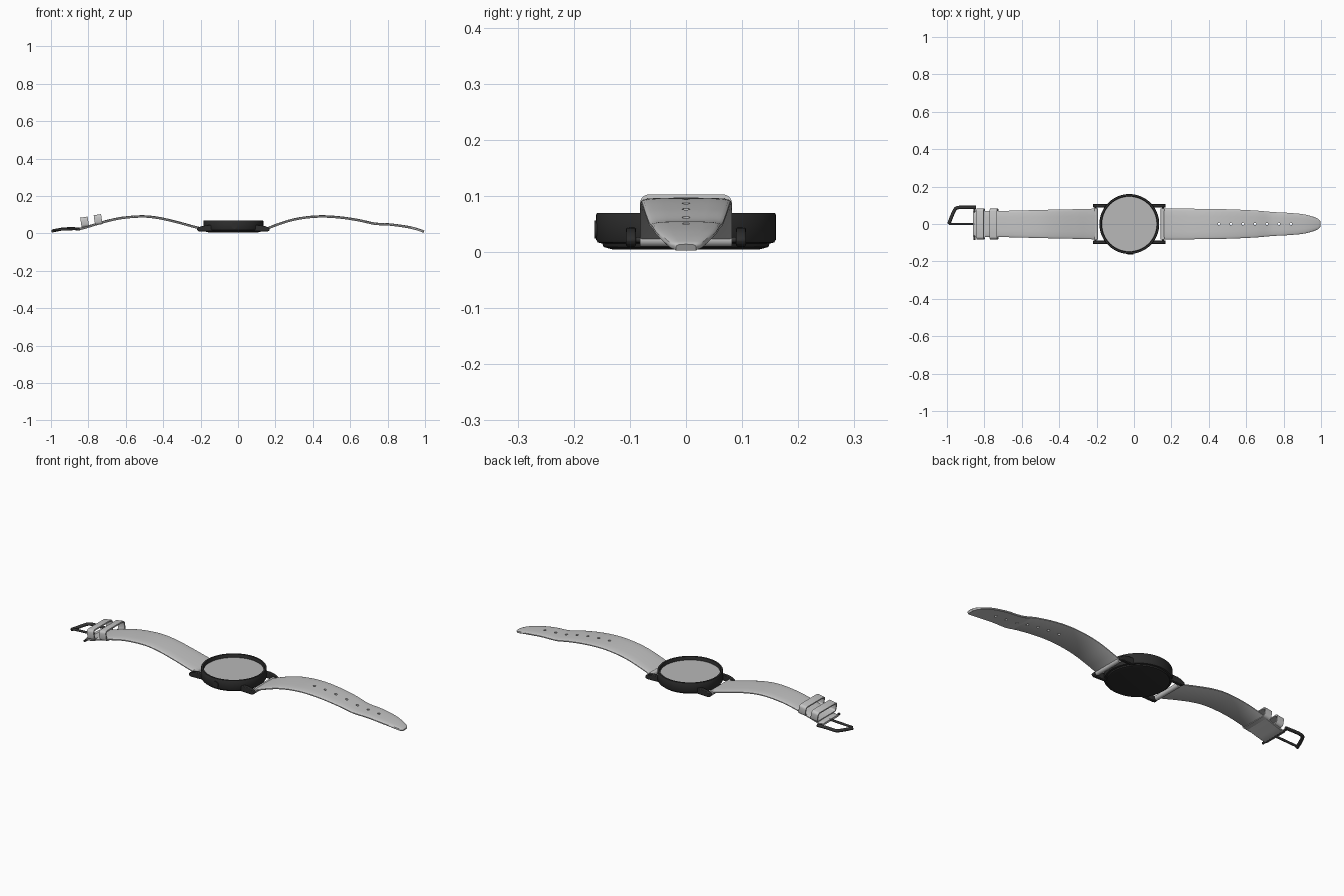
import bpy, bmesh, math
from mathutils import Vector, Matrix

old = bpy.data.objects.get("Cube")
if old:
    bpy.data.objects.remove(old, do_unlink=True)

CX = -0.025          # centre of the case
BAR = 0.18           # distance from case centre to each spring bar


def material(name, rgb, rough=0.6):
    m = bpy.data.materials.new(name)
    m.use_nodes = True
    m.diffuse_color = (*rgb, 1)
    b = m.node_tree.nodes["Principled BSDF"]
    b.inputs["Base Color"].default_value = (*rgb, 1)
    b.inputs["Roughness"].default_value = rough
    return m


LEATHER = material("strap grey", (0.55, 0.55, 0.55))
DIAL = material("dial grey", (0.48, 0.48, 0.48))
BLACK = material("case black", (0.026, 0.026, 0.026))
STEEL = material("buckle black", (0.035, 0.035, 0.035))


def finish(name, bm, mat, angle=35):
    bmesh.ops.recalc_face_normals(bm, faces=bm.faces)
    me = bpy.data.meshes.new(name)
    bm.to_mesh(me)
    bm.free()
    ob = bpy.data.objects.new(name, me)
    bpy.context.collection.objects.link(ob)
    if mat:
        me.materials.append(mat)
        smooth(ob, angle)
    return ob


def smooth(ob, angle=35):
    bpy.ops.object.select_all(action='DESELECT')
    ob.select_set(True)
    bpy.context.view_layer.objects.active = ob
    bpy.ops.object.shade_smooth_by_angle(angle=math.radians(angle))


def loft(bm, rings, caps=True):
    """Skin a row of closed rings of points."""
    rows = [[bm.verts.new(p) for p in r] for r in rings]
    n = len(rows[0])
    for a, b in zip(rows, rows[1:]):
        for i in range(n):
            j = (i + 1) % n
            bm.faces.new((a[i], a[j], b[j], b[i]))
    if caps:
        bm.faces.new(rows[0])
        bm.faces.new(rows[-1])


def lathe(name, profile, mat, sides=96):
    bm = bmesh.new()
    rings = [[(CX + r * math.cos(math.tau * i / sides), r * math.sin(math.tau * i / sides), z)
              for i in range(sides)] for r, z in profile]
    loft(bm, rings)
    return finish(name, bm, mat)


def rod(name, start, end, radius, mat, sides=24):
    bm = bmesh.new()
    a, b = Vector(start), Vector(end)
    turn = (b - a).to_track_quat('Z', 'Y').to_matrix().to_4x4()
    bmesh.ops.create_cone(bm, cap_ends=True, segments=sides, radius1=radius, radius2=radius,
                          depth=(b - a).length, matrix=Matrix.Translation((a + b) / 2) @ turn)
    return finish(name, bm, mat)


def spline(points, steps=6):
    """Smooth curve through the given points."""
    p = [Vector(q) for q in points]
    p = [2 * p[0] - p[1]] + p + [2 * p[-1] - p[-2]]
    out = []
    for a, b, c, d in zip(p, p[1:], p[2:], p[3:]):
        for k in range(steps):
            t = k / steps
            out.append(0.5 * (2 * b + (c - a) * t + (2 * a - 5 * b + 4 * c - d) * t * t
                              + (3 * b - a - 3 * c + d) * t ** 3))
    return out + [p[-2]]


# Padded strap cross-section: fraction of half width, fraction of thickness
HALF = [(0, 0), (0.5, -0.03), (0.8, -0.1), (0.9, -0.22), (0.96, -0.3), (1, -0.5), (1, -0.85), (0.96, -1)]
SECTION = HALF + [(-u, v) for u, v in reversed(HALF[1:])]


def strap(name, stations, thick=0.013):
    """Stations hold x, top height and half width."""
    path = spline(stations)
    rings = []
    for i, s in enumerate(path):
        d = path[min(i + 1, len(path) - 1)] - path[max(i - 1, 0)]
        up = Vector((-d.y, 0, d.x)).normalized()
        if up.z < 0:
            up = -up
        rings.append([Vector((s.x, u * s.z, s.y)) + up * v * thick for u, v in SECTION])
    bm = bmesh.new()
    loft(bm, rings)
    return finish(name, bm, LEATHER)


# Case: a shallow cup with a thin rim and a recessed dial
lathe("case", [(0.132, 0.005), (0.147, 0.009), (0.149, 0.015), (0.157, 0.017), (0.16, 0.022),
               (0.16, 0.067), (0.158, 0.07), (0.149, 0.07), (0.147, 0.067), (0.147, 0.045)], BLACK)
lathe("dial", [(0.1465, 0.046), (0.1465, 0.053)], DIAL)
rod("crown", (CX + 0.005, -0.15, 0.04), (CX + 0.005, -0.163, 0.04), 0.016, BLACK)

# Lugs and the bars between them
LUG = [(0.1, 0.044), (0.15, 0.043), (0.175, 0.037), (0.19, 0.029), (0.195, 0.021),
       (0.19, 0.013), (0.18, 0.01), (0.1, 0.012)]
for side, word in ((1, "left"), (-1, "right")):
    for y, end in ((0.098, "back"), (-0.098, "front")):
        bm = bmesh.new()
        loft(bm, [[(CX + side * x, y + w, z) for x, z in LUG] for w in (-0.009, 0.009)])
        lug = finish(f"{word}_{end}_lug", bm, BLACK)
        bev = lug.modifiers.new("bevel", 'BEVEL')
        bev.width, bev.segments = 0.003, 2
    bx = CX + side * BAR
    rod(f"{word}_spring_bar", (bx, -0.095, 0.022), (bx, 0.095, 0.022), 0.005, STEEL)
    rod(f"{word}_strap_loop", (bx, -0.082, 0.022), (bx, 0.082, 0.022), 0.0125, LEATHER)

# Long strap with a tapered tip
long_strap = strap("long_strap", [
    (0.15, 0.03, 0.082), (0.2, 0.05, 0.082), (0.28, 0.076, 0.082), (0.36, 0.091, 0.081),
    (0.45, 0.097, 0.08), (0.55, 0.091, 0.077), (0.65, 0.076, 0.072), (0.72, 0.06, 0.066),
    (0.76, 0.056, 0.063), (0.82, 0.053, 0.06), (0.9, 0.042, 0.053), (0.95, 0.031, 0.042),
    (0.985, 0.02, 0.029), (0.997, 0.014, 0.018)])

# Row of adjustment holes
bm = bmesh.new()
for i in range(7):
    bmesh.ops.create_cone(bm, cap_ends=True, segments=12, radius1=0.007, radius2=0.007, depth=0.3,
                          matrix=Matrix.Translation((0.455 + 0.064 * i, 0, 0.06)))
cutter = finish("hole_cutter", bm, None)
cutter.hide_render = True
cut = long_strap.modifiers.new("holes", 'BOOLEAN')
cut.object, cut.operation, cut.solver = cutter, 'DIFFERENCE', 'EXACT'
bpy.context.view_layer.objects.active = long_strap
bpy.ops.object.modifier_apply(modifier=cut.name)
bpy.data.objects.remove(cutter, do_unlink=True)
smooth(long_strap)

# Short strap that carries the buckle
strap("short_strap", [
    (-0.2, 0.033, 0.082), (-0.25, 0.046, 0.081), (-0.32, 0.065, 0.079), (-0.42, 0.088, 0.077),
    (-0.51, 0.097, 0.075), (-0.62, 0.089, 0.072), (-0.71, 0.07, 0.07), (-0.79, 0.046, 0.069),
    (-0.83, 0.034, 0.068), (-0.862, 0.028, 0.068)])

# Two keeper loops around the short strap
for name, x, z in (("inner_keeper", -0.748, 0.073), ("outer_keeper", -0.82, 0.06)):
    bm = bmesh.new()
    rings = []
    for dx, grow in ((-0.02, 0), (0.02, 0), (0.02, -0.007), (-0.02, -0.007), (-0.02, 0)):
        ring = []
        for k in range(24):
            a = math.tau * (k + 0.5) / 24
            cy, cz = math.copysign(0.066, math.cos(a)), math.copysign(0.011, math.sin(a))
            r = 0.016 + grow
            ring.append((dx, cy + r * math.cos(a), cz + r * math.sin(a)))
        rings.append(ring)
    loft(bm, rings, caps=False)
    bmesh.ops.remove_doubles(bm, verts=bm.verts, dist=1e-5)
    keeper = finish(name, bm, LEATHER)
    keeper.location = (x, 0, z)
    keeper.rotation_euler.y = -0.15

# Open buckle hook, pin and prong
path = spline([(-0.845, 0.089, 0.024), (-0.9, 0.089, 0.025), (-0.938, 0.088, 0.023),
               (-0.957, 0.078, 0.02), (-0.975, 0.04, 0.016), (-0.99, 0, 0.013)])
rings = []
for i, p in enumerate(path):
    d = path[min(i + 1, len(path) - 1)] - path[max(i - 1, 0)]
    out = Vector((d.y, -d.x, 0)).normalized()
    rings.append([p + out * 0.009 * math.cos(a) + Vector((0, 0, 0.008 * math.sin(a)))
                  for a in (math.tau * k / 12 for k in range(12))])
bm = bmesh.new()
loft(bm, rings)
finish("buckle_hook", bm, STEEL, 50)
rod("buckle_pin", (-0.853, -0.085, 0.021), (-0.853, 0.09, 0.021), 0.006, STEEL)
rod("buckle_prong", (-0.99, 0, 0.018), (-0.853, 0, 0.024), 0.006, STEEL)
